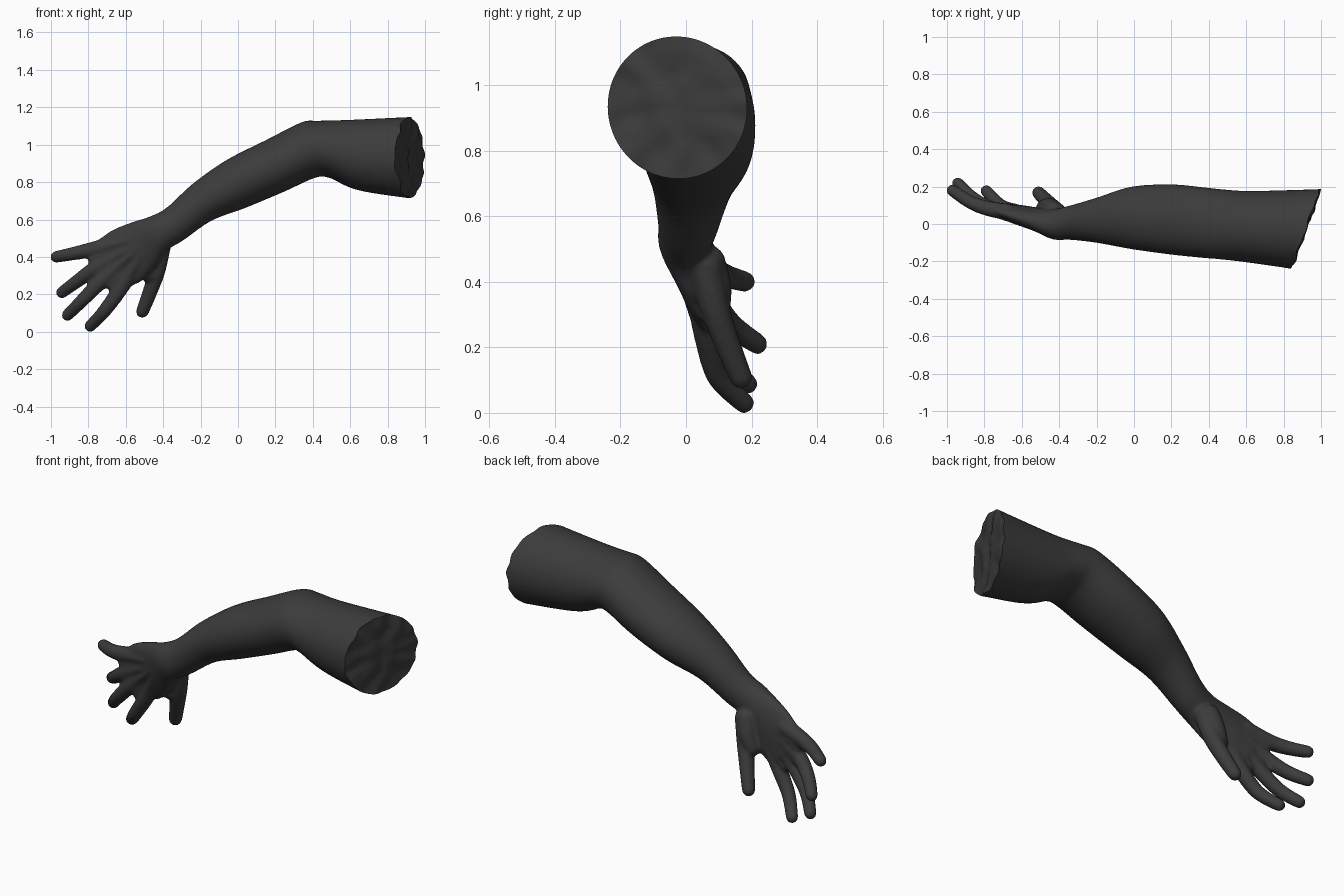
import bpy, bmesh, math
from mathutils import Vector, noise, Matrix

if "Cube" in bpy.data.objects:
    bpy.data.objects.remove(bpy.data.objects["Cube"])


def smooth(points, n):
    """Catmull-Rom interpolation of tuples of any length."""
    out = []
    for i in range(len(points) - 1):
        a, b = points[max(i - 1, 0)], points[i]
        c, d = points[i + 1], points[min(i + 2, len(points) - 1)]
        for k in range(n):
            t = k / n
            out.append([0.5 * (2 * q + (r - p) * t + (2 * p - 5 * q + 4 * r - s) * t * t
                               + (3 * q - p - 3 * r + s) * t ** 3)
                        for p, q, r, s in zip(a, b, c, d)])
    return out + [list(points[-1])]


def balls(bm, points, r0, r1):
    """Chain of overlapping balls along a path, tapering from r0 to r1."""
    path = smooth(points, 10)
    for i, p in enumerate(path):
        r = r0 + (r1 - r0) * i / (len(path) - 1)
        bmesh.ops.create_icosphere(bm, subdivisions=2, radius=r,
                                   matrix=Matrix.Translation(p))


bm = bmesh.new()

# arm and palm sections: top x, top z, bottom x, bottom z, front y, back y
sections = [
    (1.15, 1.16, 1.15, .685, -.285, .192),
    (.62, 1.134, .67, .75, -.211, .177),
    (.43, 1.128, .49, .822, -.189, .187),
    (.34, 1.12, .41, .822, -.182, .196),
    (.15, 1.025, .25, .75, -.164, .212),
    (-.06, .919, .04, .662, -.135, .20),
    (-.24, .793, -.14, .594, -.102, .143),
    (-.38, .665, -.29, .49, -.085, .10),
    (-.47, .617, -.385, .43, -.083, .08),
    (-.57, .585, -.44, .35, -.045, .085),
    (-.68, .54, -.52, .267, 0, .1),
    (-.79, .46, -.61, .23, .048, .11),
]
SIDES = 40
rings = []
for tx, tz, bx, bz, y0, y1 in smooth(sections, 7):
    top, bot = Vector((tx, (y0 + y1) / 2, tz)), Vector((bx, (y0 + y1) / 2, bz))
    mid, half = (top + bot) / 2, (top - bot) / 2
    depth = Vector((0, (y1 - y0) / 2, 0))
    rings.append([bm.verts.new(mid + half * math.cos(a) + depth * math.sin(a))
                  for a in (2 * math.pi * i / SIDES for i in range(SIDES))])
for r, s in zip(rings, rings[1:]):
    for i in range(SIDES):
        j = (i + 1) % SIDES
        bm.faces.new((r[i], r[j], s[j], s[i]))
bm.faces.new(rings[0])
bm.faces.new(rings[-1])
bmesh.ops.recalc_face_normals(bm, faces=bm.faces)

# fingers (knuckle, middle, tip), each with a root in the palm and a tendon
fingers = [
    [(-.79, .085, .437), (-.88, .12, .418), (-.972, .18, .40)],
    [(-.77, .085, .335), (-.865, .14, .266), (-.942, .218, .21)],
    [(-.73, .075, .27), (-.835, .115, .165), (-.912, .187, .088)],
    [(-.635, .068, .22), (-.715, .10, .11), (-.79, .177, .03)],
]
wrist = Vector((-.45, .02, .52))
lift = Vector((0, -.045, 0))
knuckles = [Vector(f[0]) for f in fingers]
for joints, knuckle in zip(fingers, knuckles):
    balls(bm, [knuckle.lerp(wrist, .35)] + [Vector(j) for j in joints], .047, .033)
    balls(bm, [wrist + lift * 1.6, knuckle.lerp(wrist, .5) + lift,
               knuckle.lerp(wrist, .2) + lift * .6], .016, .018)

# palm filling between neighbouring fingers
for a, b in zip(knuckles, knuckles[1:]):
    mid = (a + b) / 2
    balls(bm, [mid.lerp(wrist, .4), mid.lerp(wrist, .03)], .045, .034)

# thumb and its pad
thumb = [(-.41, .06, .45), (-.432, .085, .33), (-.47, .125, .215), (-.511, .168, .108)]
balls(bm, thumb, .053, .036)
balls(bm, [(-.43, .07, .46), (-.45, .09, .38), (-.475, .085, .31)], .053, .05)

raw = bpy.data.meshes.new("raw_arm")
bm.to_mesh(raw)
bm.free()
arm = bpy.data.objects.new("arm", raw)
bpy.context.collection.objects.link(arm)

# fuse everything into one skin
m = arm.modifiers.new("fuse", 'REMESH')
m.mode = 'VOXEL'
m.voxel_size = 0.009
s = arm.modifiers.new("soften", 'SMOOTH')
s.factor, s.iterations = 0.5, 9
deps = bpy.context.evaluated_depsgraph_get()
skin = bpy.data.meshes.new_from_object(arm.evaluated_get(deps))
arm.modifiers.clear()

# slanted cut through the upper arm, closed with inner rings
bm = bmesh.new()
bm.from_mesh(skin)
normal = Vector((1, -.37, 0)).normalized()
origin = Vector((.918, -.03, .93))
bmesh.ops.bisect_plane(bm, geom=bm.verts[:] + bm.edges[:] + bm.faces[:],
                       plane_co=origin, plane_no=normal, clear_outer=True)
edges = [e for e in bm.edges if e.is_boundary]
prev = 1.0
for scale in (.85, .7, .55, .4, .25, .1):
    geom = bmesh.ops.extrude_edge_only(bm, edges=edges)["geom"]
    for v in (g for g in geom if isinstance(g, bmesh.types.BMVert)):
        v.co = origin + (v.co - origin) * (scale / prev)
    edges = [g for g in geom if isinstance(g, bmesh.types.BMEdge) and g.is_boundary]
    prev = scale
bmesh.ops.holes_fill(bm, edges=edges, sides=0)

# ragged, lumpy cut surface
for v in bm.verts:
    d = (v.co - origin).dot(normal)
    if d > -.06:
        v.co.x += (1 + min(d, 0) / .06) * .02 * noise.noise(v.co * 13)
bmesh.ops.recalc_face_normals(bm, faces=bm.faces)
bm.to_mesh(skin)
bm.free()
arm.data = skin
bpy.data.meshes.remove(raw)

mat = bpy.data.materials.new("charcoal")
mat.diffuse_color = (.045, .045, .045, 1)
mat.use_nodes = True
mat.node_tree.nodes["Principled BSDF"].inputs["Base Color"].default_value = mat.diffuse_color
skin.materials.clear()
skin.materials.append(mat)

bpy.ops.object.select_all(action='DESELECT')
arm.select_set(True)
bpy.context.view_layer.objects.active = arm
bpy.ops.object.shade_smooth_by_angle(angle=math.radians(40))
